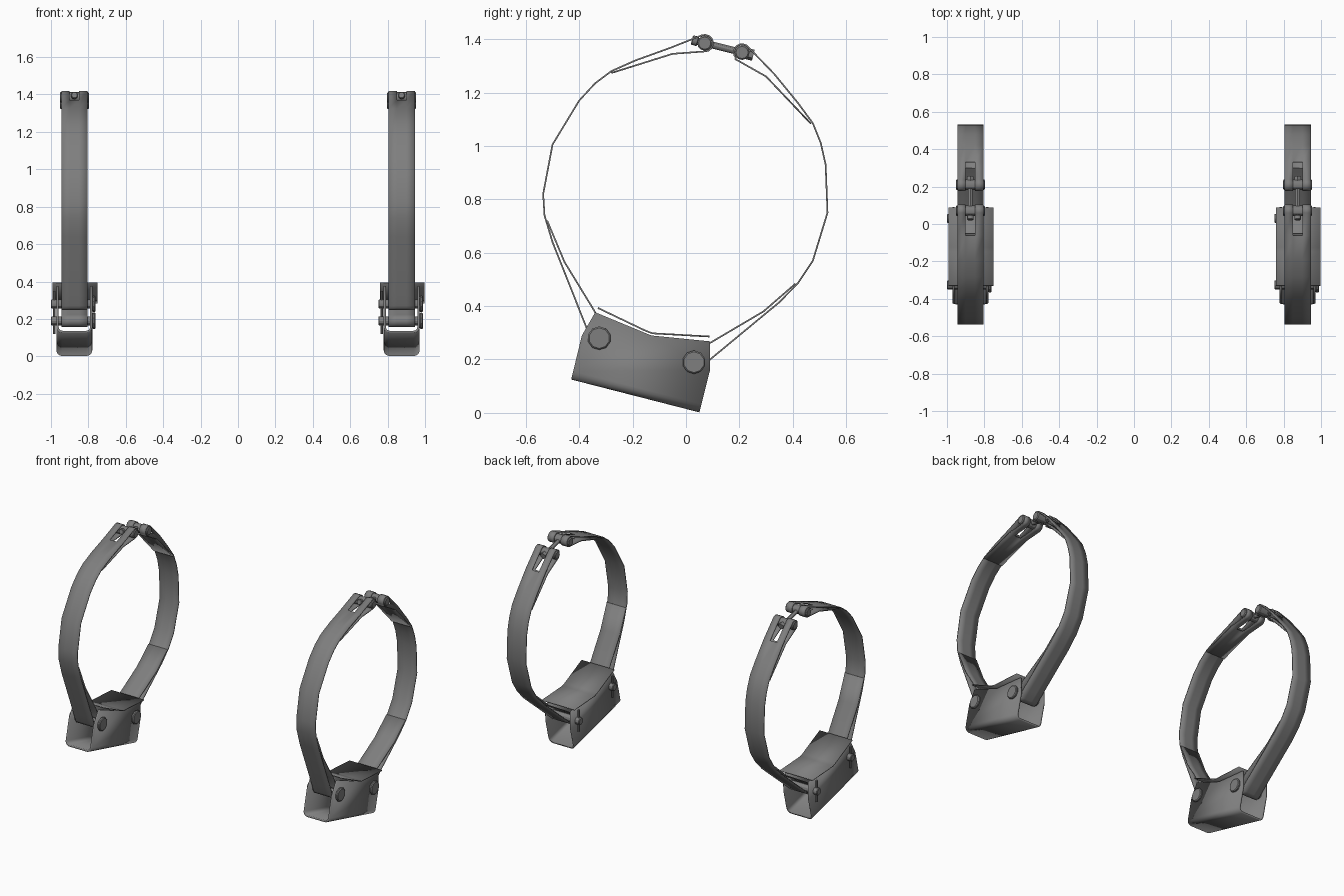
import bpy, bmesh, math
from mathutils import Vector

cube = bpy.data.objects.get("Cube")
if cube:
    bpy.data.objects.remove(cube)

steel = bpy.data.materials.new("dull_grey_steel")
steel.use_nodes = True
GREY = (0.21, 0.21, 0.21, 1)
steel.diffuse_color = GREY
steel.node_tree.nodes["Principled BSDF"].inputs["Base Color"].default_value = GREY

# Joint centres in the side plane (y, z)
FRONT_BOLT, BACK_BOLT = (-0.325, 0.28), (0.03, 0.19)
FRONT_PIN, BACK_PIN = (0.07, 1.385), (0.21, 1.35)


def finish(bm, name, side, thickness=0, offset=0):
    """Turn a bmesh into a smooth-shaded object, optionally thickened."""
    mesh = bpy.data.meshes.new(name)
    bm.to_mesh(mesh)
    bm.free()
    mesh.materials.append(steel)
    ob = bpy.data.objects.new(name, mesh)
    bpy.context.collection.objects.link(ob)
    ob.location.x = side
    if thickness:
        mod = ob.modifiers.new("sheet", 'SOLIDIFY')
        mod.thickness, mod.offset = thickness, offset
        mod.use_even_offset = True
    bpy.ops.object.select_all(action='DESELECT')
    ob.select_set(True)
    bpy.context.view_layer.objects.active = ob
    bpy.ops.object.shade_smooth_by_angle(angle=math.radians(30))
    return ob


def rod(name, side, a, b, radius, sides=12, bevel=0):
    """Cylinder between two points, with optional bevelled rims."""
    a, b = Vector(a), Vector(b)
    bm = bmesh.new()
    bmesh.ops.create_cone(bm, cap_ends=True, segments=sides, radius1=radius,
                          radius2=radius, depth=(b - a).length)
    if bevel:
        rims = [e for e in bm.edges if abs(e.verts[0].co.z - e.verts[1].co.z) < 1e-5]
        bmesh.ops.bevel(bm, geom=rims, offset=bevel, segments=1, affect='EDGES')
    turn = (b - a).to_track_quat('Z', 'Y').to_matrix()
    bmesh.ops.rotate(bm, matrix=turn, verts=bm.verts)
    bmesh.ops.translate(bm, vec=(a + b) / 2, verts=bm.verts)
    finish(bm, name, side)


def arc(centre, start, end, radius=0.031, steps=8):
    angles = [math.radians(start + (end - start) * i / steps) for i in range(steps + 1)]
    return [(centre[0] + radius * math.cos(t), centre[1] + radius * math.sin(t)) for t in angles]


def band(name, side, path, columns, slot=None):
    """Thin sheet following a (y, z) path; slot decides where the middle is open."""
    bm = bmesh.new()
    rows = [[bm.verts.new((x, y, z)) for x in columns] for y, z in path]
    for i in range(len(rows) - 1):
        y = (path[i][0] + path[i + 1][0]) / 2
        z = (path[i][1] + path[i + 1][1]) / 2
        for c in range(len(columns) - 1):
            if slot and c == 1 and slot(y, z):
                continue
            bm.faces.new((rows[i][c], rows[i][c + 1], rows[i + 1][c + 1], rows[i + 1][c]))
    loose = [v for v in bm.verts if not v.link_faces]
    bmesh.ops.delete(bm, geom=loose, context='VERTS')
    finish(bm, name, side, 0.006)


def channel(side):
    """Open-topped channel: side outline as a prism, bottom rounded, hollowed."""
    outline = [(-0.43, 0.125), (0.05, 0.002), (0.09, 0.16), (0.09, 0.268),
               (-0.13, 0.29), (-0.34, 0.377), (-0.39, 0.29)]
    half = 0.096
    bm = bmesh.new()
    left = [bm.verts.new((-half, y, z)) for y, z in outline]
    right = [bm.verts.new((half, y, z)) for y, z in outline]
    bm.faces.new(left)
    bm.faces.new(list(reversed(right)))
    bm.faces.new((left[0], right[0], right[1], left[1]))
    bmesh.ops.recalc_face_normals(bm, faces=bm.faces)
    corners = [e for e in bm.edges if len(e.link_faces) == 2]
    bmesh.ops.bevel(bm, geom=corners, offset=0.032, segments=5, profile=0.5, affect='EDGES')
    # Orient outward so that the sheet thickens inward
    bottom = min(bm.faces, key=lambda f: f.calc_center_median().z)
    if bottom.normal.z > 0:
        bmesh.ops.reverse_faces(bm, faces=bm.faces)
    finish(bm, "channel", side, 0.012, -1)


# Strap paths, each folded back around its bolt and its pin
front_path = ([(-0.52, 0.72), (-0.455, 0.565), (-0.345, 0.385)]
              + arc(FRONT_BOLT, 10, -165)
              + [(-0.375, 0.325), (-0.5, 0.64), (-0.53, 0.74), (-0.535, 0.82),
                 (-0.5, 1.005), (-0.4, 1.17), (-0.34, 1.235), (-0.28, 1.28),
                 (-0.19, 1.32), (-0.06, 1.367)]
              + arc(FRONT_PIN, 108, -88)
              + [(-0.05, 1.345), (-0.28, 1.273)])
back_path = ([(0.468, 1.083), (0.3, 1.26), (0.185, 1.325)]
             + arc(BACK_PIN, 220, 35)
             + [(0.33, 1.27), (0.42, 1.16), (0.475, 1.085), (0.505, 1.01),
                (0.523, 0.93), (0.53, 0.75), (0.475, 0.57), (0.42, 0.487),
                (0.35, 0.415), (0.09, 0.2)]
             + arc(BACK_BOLT, -50, -255)
             + [(0.09, 0.262), (0.29, 0.38), (0.41, 0.484)])
STRAP = (-0.07, -0.025, 0.025, 0.07)

for side in (-0.875, 0.875):
    channel(side)

    # Curved rest over the channel
    band("saddle_plate", side, [(-0.33, 0.393), (-0.15, 0.307), (-0.125, 0.298), (0.088, 0.286)],
         (-0.117, 0.123))

    # Two strap halves, slotted near the closing pins
    band("front_strap", side, front_path, STRAP, lambda y, z: z > 1.3 and y > -0.055)
    band("back_strap", side, back_path, STRAP, lambda y, z: z > 1.2 and y < 0.32
         and not (z < 1.3 and y > 0.3))

    # Through bolts with round heads and retaining pins
    for name, (y, z) in (("front", FRONT_BOLT), ("back", BACK_BOLT)):
        rod(name + "_bolt", side, (-0.125, y, z), (0.1, y, z), 0.024, 12, 0.004)
        rod(name + "_bolt_head", side, (0.096, y, z), (0.114, y, z), 0.044, 10, 0.005)
        rod(name + "_retaining_pin", side, (-0.107, y, z - 0.07), (-0.107, y, z + 0.07), 0.007, 8)

    # Closing pins and the tightening screw joining them
    for name, (y, z) in (("front", FRONT_PIN), ("back", BACK_PIN)):
        rod(name + "_closing_pin", side, (-0.078, y, z), (0.078, y, z), 0.028, 12, 0.005)
    rod("tightening_screw", side, (0, 0.022, 1.397), (0, 0.25, 1.34), 0.013)
    rod("screw_head", side, (0, 0.022, 1.397), (0, 0.045, 1.391), 0.018, 12, 0.003)
    rod("screw_nut", side, (0, 0.228, 1.3455), (0, 0.252, 1.3395), 0.021, 6)
